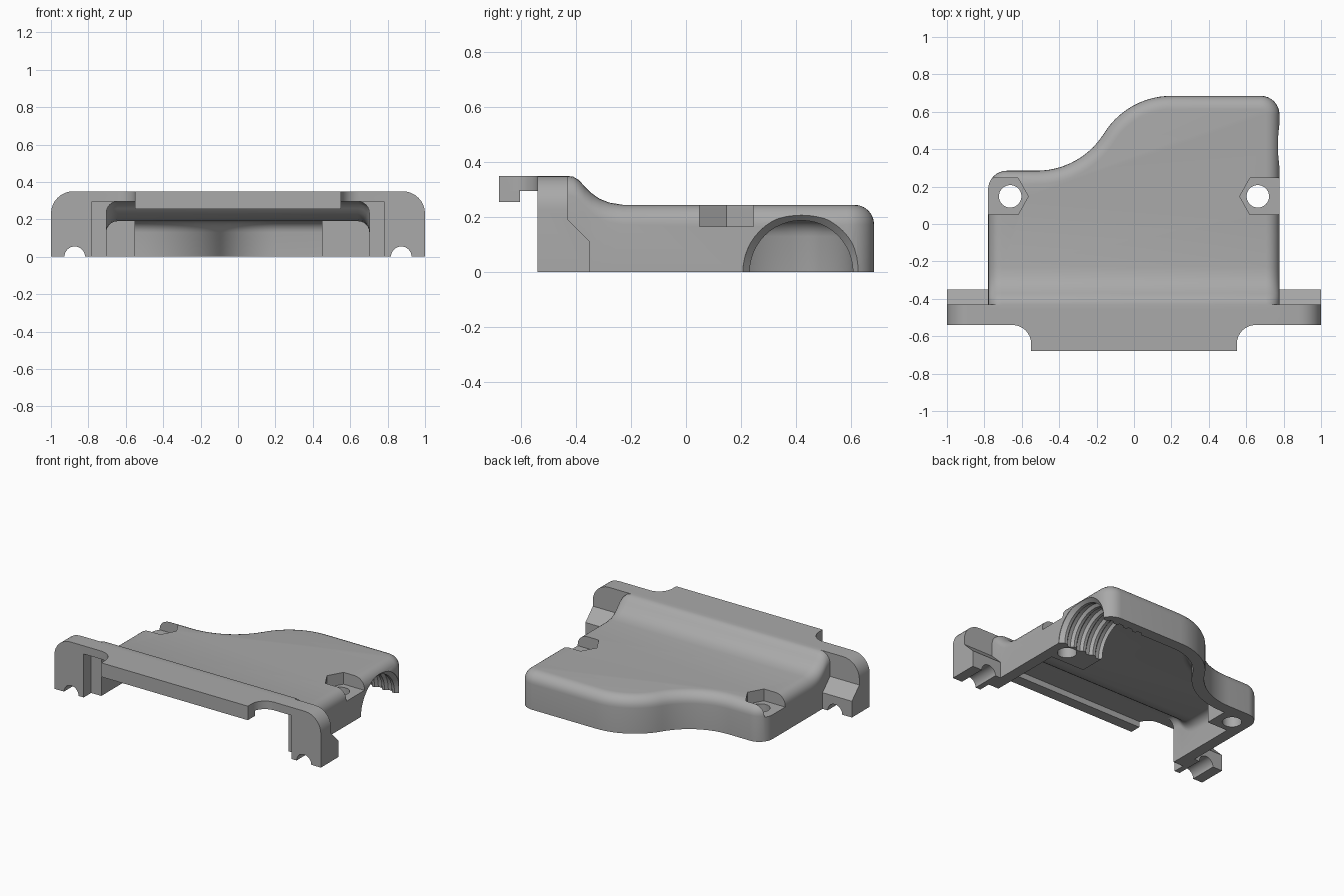
import bpy, bmesh
from math import sin, cos, pi, radians
from mathutils import Matrix

if "Cube" in bpy.data.objects:
    bpy.data.objects.remove(bpy.data.objects["Cube"], do_unlink=True)

grey = bpy.data.materials.new("plain_grey")
grey.use_nodes = True
grey.diffuse_color = (0.4, 0.4, 0.4, 1)
grey.node_tree.nodes["Principled BSDF"].inputs["Base Color"].default_value = (0.4, 0.4, 0.4, 1)


def finish(bm, name):
    bmesh.ops.recalc_face_normals(bm, faces=bm.faces)
    mesh = bpy.data.meshes.new(name)
    bm.to_mesh(mesh)
    bm.free()
    mesh.materials.append(grey)
    obj = bpy.data.objects.new(name, mesh)
    bpy.context.collection.objects.link(obj)
    return obj


def arc(cx, cy, r, a0, a1, n=8):
    angles = [radians(a0 + (a1 - a0) * i / n) for i in range(n + 1)]
    return [(cx + r * cos(a), cy + r * sin(a)) for a in angles]


def prism_mesh(points, lo, hi, axis="z"):
    """Extrude a flat outline along z (xy outline), x (yz) or y (xz)."""
    place = {"z": lambda a, b, c: (a, b, c),
             "x": lambda a, b, c: (c, a, b),
             "y": lambda a, b, c: (a, c, b)}[axis]
    bm = bmesh.new()
    base = bm.faces.new([bm.verts.new(place(a, b, lo)) for a, b in points])
    new = bmesh.ops.extrude_face_region(bm, geom=[base])["geom"]
    bmesh.ops.translate(bm, vec=place(0, 0, hi - lo),
                        verts=[v for v in new if isinstance(v, bmesh.types.BMVert)])
    bmesh.ops.recalc_face_normals(bm, faces=bm.faces)
    return bm


def prism(name, points, lo, hi, axis="z"):
    return finish(prism_mesh(points, lo, hi, axis), name)


def box(name, x0, x1, y0, y1, z0, z1):
    return prism(name, [(x0, y0), (x1, y0), (x1, y1), (x0, y1)], z0, z1)


def combine(target, tool, operation):
    """Apply a boolean and discard the tool."""
    mod = target.modifiers.new(tool.name, "BOOLEAN")
    mod.operation, mod.solver, mod.object = operation, "EXACT", tool
    bpy.context.view_layer.objects.active = target
    bpy.ops.object.modifier_apply(modifier=mod.name)
    bpy.data.objects.remove(tool, do_unlink=True)


# Height gain of the roof from the low rear part to the raised front
RAMP = [(-0.43, 0.105), (-0.41, 0.102), (-0.39, 0.09), (-0.37, 0.068), (-0.345, 0.043),
        (-0.315, 0.022), (-0.28, 0.008), (-0.23, 0.0)]


def lift(y):
    if y <= RAMP[0][0]:
        return RAMP[0][1]
    for (y0, z0), (y1, z1) in zip(RAMP, RAMP[1:]):
        if y <= y1:
            return z0 + (z1 - z0) * (y - y0) / (y1 - y0)
    return 0.0


def outline(d, front, r=0.1):
    """Plan with an S-shaped back, moved inwards by d."""
    left, right, s = -0.78 + d, 0.778 - d, 0.424
    return ([(left, front), (right, front)]
            + arc(right - r, 0.685 - d - r, r, 0, 90)
            + arc(0.2, 0.685 - s, s - d, 90, 148.1, 14)
            + arc(-0.52, 0.285 + s, s + d, -31.9, -90, 14)[1:]
            + arc(left + r, 0.285 - d - r, r, 90, 180))


def rounded_body(name, d, front, bottom, top, radius):
    bm = prism_mesh(outline(d, front), bottom, top)
    rim = [e for e in bm.edges if all(abs(v.co.z - top) < 1e-5 for v in e.verts)]
    bmesh.ops.bevel(bm, geom=rim, offset=radius, segments=6, profile=0.5, affect="EDGES")
    for y, _ in RAMP:
        bmesh.ops.bisect_plane(bm, geom=bm.verts[:] + bm.edges[:] + bm.faces[:],
                               plane_co=(0, y, 0), plane_no=(0, 1, 0))
    for v in bm.verts:
        if v.co.z > 0.08:
            v.co.z += lift(v.co.y)
    return finish(bm, name)


# Outer body with the front flange bar
shell = rounded_body("connector_shell", 0, -0.53, 0, 0.245, 0.072)
bm = prism_mesh([(-0.54, 0), (-0.54, 0.35), (-0.43, 0.35), (-0.43, 0.19),
                 (-0.35, 0.11), (-0.35, 0)], -1, 1, "x")
corners = [e for e in bm.edges if all(v.co.z > 0.34 and abs(v.co.x) > 0.9 for v in e.verts)
           and abs(e.verts[0].co.y - e.verts[1].co.y) > 0.05]
bmesh.ops.bevel(bm, geom=corners, offset=0.12, segments=8, profile=0.5, affect="EDGES")
combine(shell, finish(bm, "flange"), "UNION")

# Hollow inside and front pocket
combine(shell, rounded_body("cavity", 0.076, -0.66, -0.1, 0.19, 0.06), "DIFFERENCE")
combine(shell, box("pocket", -0.78, 0.78, -0.6, -0.46, -0.1, 0.295), "DIFFERENCE")

# Overhanging front lip with filleted roots
half = [(0.55, -0.68)] + arc(0.65, -0.64, 0.1, 180, 90) + [(0.65, -0.5)]
lip = half + [(-x, y) for x, y in reversed(half)]
combine(shell, prism("lip_plate", lip, 0.295, 0.35), "UNION")
combine(shell, box("lip_edge", -0.55, 0.55, -0.68, -0.605, 0.255, 0.35), "UNION")

# Screw post and cable clamp block
combine(shell, box("screw_post", -0.75, -0.55, 0.05, 0.24, 0, 0.2), "UNION")
combine(shell, box("clamp_block", 0.45, 0.745, 0.05, 0.64, 0, 0.2), "UNION")

# Ribbed cable entry
bore = [(0.86, 0.215), (0.775, 0.213), (0.75, 0.188)]
for i in range(4):
    x = 0.73 - 0.075 * i
    bore += [(x, 0.188), (x - 0.015, 0.206), (x - 0.04, 0.206), (x - 0.055, 0.188)]
bore += [(0.4, 0.188)]
bm = bmesh.new()
rings = [[bm.verts.new((x, 0.42 + r * cos(2 * pi * k / 48), r * sin(2 * pi * k / 48)))
          for k in range(48)] for x, r in bore]
for a, b in zip(rings, rings[1:]):
    for k in range(48):
        bm.faces.new((a[k], a[k - 1], b[k - 1], b[k]))
bm.faces.new(rings[0])
bm.faces.new(rings[-1])
combine(shell, finish(bm, "cable_bore"), "DIFFERENCE")

# Nut recesses, screw holes and flange notches on both sides
for s in (-1, 1):
    nut = [(s * 0.85, 0.05), (s * 0.62, 0.05), (s * 0.565, 0.148), (s * 0.62, 0.245), (s * 0.85, 0.245)]
    combine(shell, prism("nut_recess", nut, 0.165, 0.4), "DIFFERENCE")
    hole = arc(s * 0.662, 0.148, 0.06, 0, 352.5, 47)
    combine(shell, prism("screw_hole", hole, -0.1, 0.3), "DIFFERENCE")
    notch = arc(s * 0.873, 0, 0.055, 0, 348.75, 31)
    combine(shell, prism("flange_notch", notch, -0.7, -0.2, "y"), "DIFFERENCE")

bpy.ops.object.select_all(action="DESELECT")
shell.select_set(True)
bpy.context.view_layer.objects.active = shell
bpy.ops.object.shade_smooth_by_angle(angle=radians(30))
